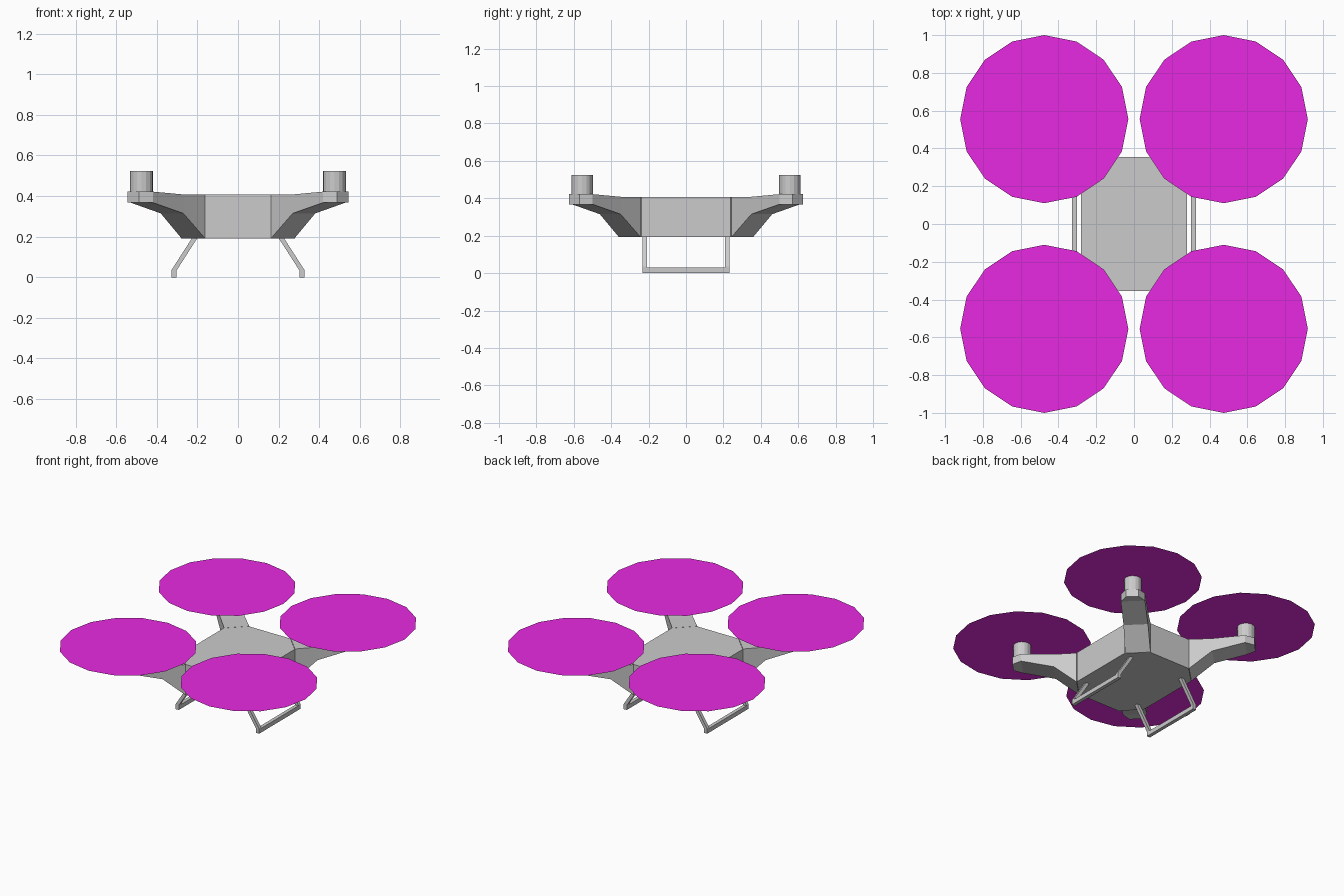
import bpy, bmesh
from math import sqrt, cos, sin, pi

if "Cube" in bpy.data.objects:
    bpy.data.objects.remove(bpy.data.objects["Cube"])

CX, CY = 0.475, 0.555      # rotor centre
R2 = sqrt(0.5)

def finish(name, bm, mat=None):
    bmesh.ops.recalc_face_normals(bm, faces=bm.faces)
    me = bpy.data.meshes.new(name)
    bm.to_mesh(me)
    bm.free()
    ob = bpy.data.objects.new(name, me)
    bpy.context.collection.objects.link(ob)
    if mat:
        me.materials.append(mat)
    return ob

def loft(bm, rings):
    """Skin equal-length closed rings and cap both ends."""
    vs = [[bm.verts.new(p) for p in r] for r in rings]
    n = len(vs[0])
    for a, b in zip(vs, vs[1:]):
        for i in range(n):
            j = (i + 1) % n
            bm.faces.new((a[i], a[j], b[j], b[i]))
    bm.faces.new(vs[0])
    bm.faces.new(vs[-1])

def circle(x, y, z, r, n=16):
    return [(x + r * cos(2 * pi * i / n), y + r * sin(2 * pi * i / n), z) for i in range(n)]

magenta = bpy.data.materials.new("rotor_magenta")
magenta.diffuse_color = (0.8, 0.023, 0.75, 1)
magenta.use_nodes = True
magenta.node_tree.nodes["Principled BSDF"].inputs["Base Color"].default_value = magenta.diffuse_color

# body: octagonal slab with chamfered corners
outline = [(0.163, -0.355), (0.28, -0.238), (0.28, 0.238), (0.163, 0.355),
           (-0.163, 0.355), (-0.28, 0.238), (-0.28, -0.238), (-0.163, -0.355)]
bm = bmesh.new()
loft(bm, [[(x, y, z) for x, y in outline] for z in (0.192, 0.408)])
finish("body", bm)

# arm sections: distance along diagonal from motor, half width, bottom z, top z
sections = [(-0.36, 0.082, 0.192, 0.408), (-0.212, 0.079, 0.315, 0.408),
            (0.0, 0.078, 0.368, 0.422), (0.059, 0.04, 0.368, 0.422)]

for sx, side in ((1, "right"), (-1, "left")):
    for sy, end in ((-1, "front"), (1, "back")):
        tag = f"{end}_{side}"

        # arm with motor pad
        bm = bmesh.new()
        loft(bm, [[(sx * (CX + (t + s * w) * R2), sy * (CY + (t - s * w) * R2), z)
                   for s, z in ((-1, lo), (1, lo), (1, hi), (-1, hi))]
                  for t, w, lo, hi in sections])
        finish("arm_" + tag, bm)

        # motor
        bm = bmesh.new()
        loft(bm, [circle(sx * CX, sy * CY, z, 0.057) for z in (0.415, 0.524)])
        finish("motor_" + tag, bm)

        # rotor disc
        bm = bmesh.new()
        bm.faces.new([bm.verts.new(p) for p in circle(sx * CX, sy * CY, 0.527, 0.445)])
        finish("rotor_" + tag, bm, magenta)

    # landing leg: two bent struts joined by a rail
    strut = [(0.328, 0), (0.328, 0.035), (0.222, 0.2), (0.196, 0.2), (0.303, 0.033), (0.303, 0)]
    rail = [(0.328, 0), (0.328, 0.03), (0.303, 0.03), (0.303, 0)]
    bm = bmesh.new()
    for prof, y0, y1 in ((strut, -0.232, -0.208), (strut, 0.208, 0.232), (rail, -0.208, 0.208)):
        loft(bm, [[(sx * x, y, z) for x, z in prof] for y in (y0, y1)])
    finish("landing_leg_" + side, bm)
